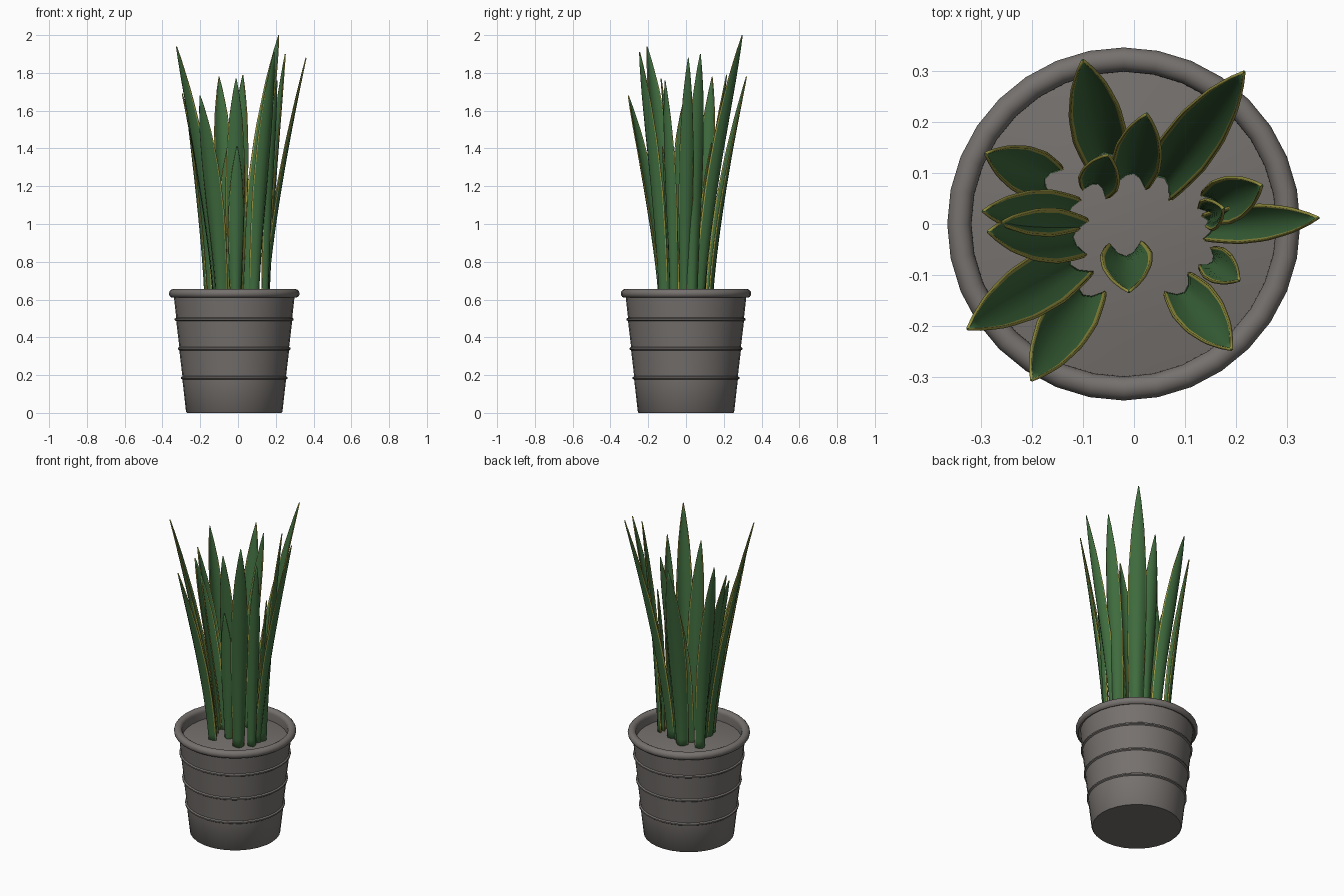
import bpy, bmesh, math
from mathutils import Vector

cube = bpy.data.objects.get("Cube")
if cube:
    bpy.data.objects.remove(cube, do_unlink=True)


def material(name, rgb):
    m = bpy.data.materials.new(name)
    m.use_nodes = True
    m.diffuse_color = (*rgb, 1)
    node = next(n for n in m.node_tree.nodes if n.type == 'BSDF_PRINCIPLED')
    node.inputs["Base Color"].default_value = (*rgb, 1)
    node.inputs["Roughness"].default_value = 0.7
    return m


GREY = material("clay grey", (0.18, 0.165, 0.155))
GREEN = material("leaf green", (0.05, 0.15, 0.048))
YELLOW = material("leaf edge yellow", (0.33, 0.31, 0.055))
POT_X = -0.02


def finish(bm, name, mats, angle):
    bmesh.ops.recalc_face_normals(bm, faces=bm.faces)
    mesh = bpy.data.meshes.new(name)
    bm.to_mesh(mesh)
    bm.free()
    for m in mats:
        mesh.materials.append(m)
    ob = bpy.data.objects.new(name, mesh)
    bpy.context.collection.objects.link(ob)
    bpy.ops.object.select_all(action='DESELECT')
    ob.select_set(True)
    bpy.context.view_layer.objects.active = ob
    bpy.ops.object.shade_smooth_by_angle(angle=math.radians(angle))
    return ob


def lathe(name, profile, steps=32):
    """Spin an (r, z) profile around the pot axis."""
    bm = bmesh.new()
    verts = [bm.verts.new((r, 0, z)) for r, z in profile]
    edges = [bm.edges.new(pair) for pair in zip(verts, verts[1:])]
    bmesh.ops.spin(bm, geom=verts + edges, cent=(0, 0, 0), axis=(0, 0, 1),
                   angle=math.tau, steps=steps)
    bmesh.ops.remove_doubles(bm, verts=bm.verts, dist=1e-5)
    ob = finish(bm, name, [GREY], 40)
    ob.location.x = POT_X
    return ob


# Pot: tapered wall with three raised bands, a rolled rim and a shallow inside
def wall(z):
    return 0.255 + 0.105 * z


profile = [(0, 0), (0.25, 0), (0.255, 0.005)]
for z in (0.185, 0.34, 0.495):
    profile += [(wall(z), z - 0.009), (wall(z) + 0.008, z - 0.004),
                (wall(z) + 0.008, z + 0.004), (wall(z), z + 0.009)]
profile.append((wall(0.615), 0.615))
for i in range(11):
    a = math.radians(-70 + i * 25)
    profile.append((0.322 + 0.0235 * math.cos(a), 0.632 + 0.0235 * math.sin(a)))
profile.append((0.298, 0.58))
lathe("pot", profile)

# Gently domed soil
lathe("soil", [(0.30, 0.588), (0.2, 0.605), (0.1, 0.616), (0, 0.62)])

# Leaves: curled blades that lean outwards, with yellow margins
WIDTHS = [(0, 0.034), (0.2, 0.042), (0.45, 0.052), (0.65, 0.05),
          (0.82, 0.036), (0.93, 0.018), (1, 0.001)]
ACROSS = [-1, -0.9, -0.5, 0, 0.5, 0.9, 1]
ROWS = 18


def half_width(t):
    for (a, wa), (b, wb) in zip(WIDTHS, WIDTHS[1:]):
        if t <= b:
            return wa + (wb - wa) * (t - a) / (b - a)
    return WIDTHS[-1][1]


def leaf(name, base, tip, height, size=1.0):
    base, tip = Vector((*base, 0.585)), Vector((*tip, height))
    lean = tip - base
    out = Vector((lean.x, lean.y, 0)).normalized()
    side = Vector((-out.y, out.x, 0))
    bm = bmesh.new()
    rows = []
    for i in range(ROWS + 1):
        t = i / ROWS
        mid = base + Vector((lean.x * t ** 1.35, lean.y * t ** 1.35, lean.z * t))
        w = half_width(t) * size
        curl = w * (0.9 - 0.65 * t)
        rows.append([bm.verts.new(mid + side * w * u - out * curl * u * u)
                     for u in ACROSS])
    for low, high in zip(rows, rows[1:]):
        for j in range(len(ACROSS) - 1):
            f = bm.faces.new((low[j], low[j + 1], high[j + 1], high[j]))
            f.material_index = int(j in (0, len(ACROSS) - 2))
    ob = finish(bm, name, [GREEN, YELLOW], 50)
    mod = ob.modifiers.new("thickness", 'SOLIDIFY')
    mod.thickness = 0.006
    mod.offset = 0


leaf("back_right_leaf", (-0.06, 0.14), (-0.10, 0.32), 1.78)
leaf("back_left_leaf", (0.06, 0.09), (0.215, 0.297), 2.0)
leaf("back_leaf", (0.0, 0.10), (0.025, 0.215), 1.79, 0.9)
leaf("short_back_leaf", (-0.07, 0.08), (-0.05, 0.135), 1.43, 0.75)
leaf("right_back_leaf", (-0.175, 0.09), (-0.29, 0.138), 1.78, 0.9)
leaf("right_leaf", (-0.13, 0.02), (-0.295, 0.025), 1.69, 0.85)
leaf("right_inner_leaf", (-0.12, -0.025), (-0.285, -0.015), 1.64)
leaf("right_front_leaf", (-0.125, -0.08), (-0.325, -0.205), 1.94, 1.05)
leaf("front_right_leaf", (-0.10, -0.14), (-0.20, -0.305), 1.68)
leaf("front_leaf", (-0.015, -0.065), (-0.01, -0.132), 1.77, 0.95)
leaf("short_front_leaf", (-0.01, -0.09), (-0.005, -0.125), 1.41, 0.75)
leaf("front_left_leaf", (0.10, -0.135), (0.19, -0.245), 1.91, 0.9)
leaf("left_front_leaf", (0.155, -0.075), (0.205, -0.11), 1.76, 0.65)
leaf("left_leaf", (0.155, -0.005), (0.36, 0.012), 1.88, 0.7)
leaf("left_back_leaf", (0.165, 0.04), (0.25, 0.075), 1.9, 0.85)
leaf("short_left_leaf", (0.15, 0.02), (0.175, 0.03), 1.48, 0.6)
